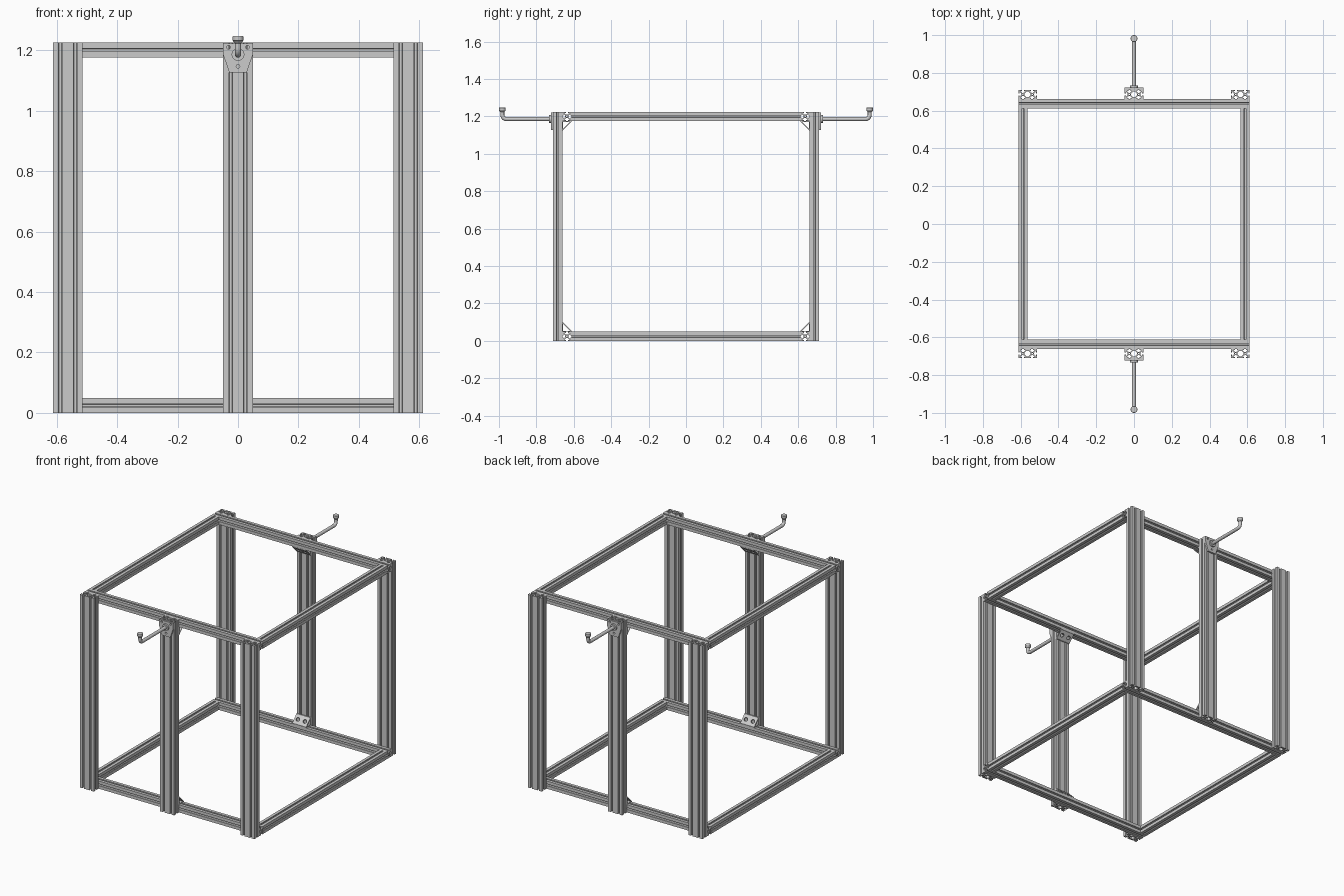
import bpy
from math import sin, cos, pi
from mathutils import Matrix, Vector

if "Cube" in bpy.data.objects:
    bpy.data.objects.remove(bpy.data.objects["Cube"])

C = 0.049            # one profile cell
H = C / 2
HT = 1.225           # frame height
L = HT / 2           # half length of the beams
LIP, WID, CW, CORE = 0.019, 0.0142, 0.004, 0.0088


def frame(x, y, loc):
    """Matrix from local x / y axes and a location."""
    x, y = Vector(x).normalized(), Vector(y).normalized()
    m = Matrix((x, y, x.cross(y))).transposed().to_4x4()
    m.translation = Vector(loc)
    return m


def to_mesh(ob, angle=35):
    bpy.ops.object.select_all(action='DESELECT')
    ob.select_set(True)
    bpy.context.view_layer.objects.active = ob
    if ob.type == 'CURVE':
        bpy.ops.object.convert(target='MESH')
        ob = bpy.context.object
    bpy.ops.object.shade_smooth_by_angle(angle=angle * pi / 180)
    return ob


def curve(name, loops, dims='2D', cyclic=True):
    cu = bpy.data.curves.new(name, 'CURVE')
    cu.dimensions = dims
    if dims == '2D':
        cu.fill_mode = 'BOTH'
    for pts in loops:
        sp = cu.splines.new('POLY')
        sp.points.add(len(pts) - 1)
        for p, q in zip(sp.points, pts):
            p.co = (*q, 1) if len(q) == 3 else (*q, 0, 1)
        sp.use_cyclic_u = cyclic
    ob = bpy.data.objects.new(name, cu)
    bpy.context.collection.objects.link(ob)
    return ob


def extrude(name, loops, length, mat):
    ob = curve(name, loops)
    ob.data.extrude = length / 2
    ob = to_mesh(ob)
    ob.matrix_world = mat
    return ob


def copy_to(ob, mat, name=None):
    d = ob.copy()
    d.name = name or ob.name
    bpy.context.collection.objects.link(d)
    d.matrix_world = mat
    return d


def circle(x, y, r, n=16):
    return [(x + r * cos(2 * pi * i / n), y + r * sin(2 * pi * i / n)) for i in range(n)]


def rot(pts, k, cx=0.0):
    """Turn profile points by k quarter turns, then shift in x."""
    for _ in range(k):
        pts = [(-y, x) for x, y in pts]
    return [(x + cx, y) for x, y in pts]


# T-slot cross-sections
S = 0.0055
slot = [(S, H), (S, LIP), (WID, LIP), (CW, CORE),
        (-CW, CORE), (-WID, LIP), (-S, LIP), (-S, H)]
corner = [(-H, H)]
side = slot + corner
single = [sum((rot(side, k) for k in range(4)), []), circle(0, 0, 0.004)]
double = [rot(slot, 0, H) + rot(slot, 0, -H) + rot(corner, 0, -H)
          + rot(slot, 1, -H) + rot(corner, 1, -H)
          + rot(slot, 2, -H) + rot(slot, 2, H) + rot(corner, 2, H)
          + rot(slot, 3, H) + rot(corner, 3, H),
          circle(H, 0, 0.004), circle(-H, 0, 0.004)]
a, b = H - CORE, H - LIP
double.append([(a, CW), (b, WID), (-b, WID), (-a, CW), (-a, -CW), (-b, -WID), (b, -WID), (a, -CW)])

YB = L + H           # cross beam centre
YU = L + 3 * H       # upright centre
FRONT = L + C        # inner face of the uprights

# Uprights
up = None
for s, n in ((-1, 'front'), (1, 'back')):
    for x, m in ((-(L - C), 'left'), (0, 'middle'), (L - C, 'right')):
        mat = Matrix.Translation((x, s * YU, HT / 2))
        nm = f'{n}_{m}_upright'
        up = copy_to(up, mat, nm) if up else extrude(nm, double, HT, mat)

# Horizontal beams
beam = None
for z, n in ((H, 'bottom'), (HT - H, 'top')):
    for s, fb, lr in ((-1, 'front', 'left'), (1, 'back', 'right')):
        for nm, mat in ((f'{n}_{fb}_beam', frame((0, 1, 0), (0, 0, 1), (0, s * YB, z))),
                        (f'{n}_{lr}_beam', frame((1, 0, 0), (0, 0, 1), (s * (L - H), 0, z)))):
            beam = copy_to(beam, mat, nm) if beam else extrude(nm, single, 2 * L, mat)

parts = []           # front parts, repeated at the back

# Corner brackets: L-shaped flanges with a sloping holed plate
t, A = 0.005, 0.05
ell = [[(0, 0), (A, 0), (A, t), (t, t), (t, A), (0, A)]]
holes = [[(-.049, -.033), (.049, -.033), (.049, .033), (-.049, .033)],
         circle(-H, 0, 0.012, 20), circle(H, 0, 0.012, 20)]
for s, z, n in ((1, C, 'bottom'), (-1, HT - C, 'top')):
    parts.append(extrude(f'{n}_bracket_flanges', ell, 2 * C,
                         frame((0, 1, 0), (0, 0, s), (0, -FRONT, z))))
    parts.append(extrude(f'{n}_bracket_slope', holes, t,
                         frame((1, 0, 0), (0, -1, s),
                               (0, -FRONT + A / 2, z + s * A / 2))))

# Hook mounting plate
face = -(L + 2 * C)
plate = [[(-.049, 1.222), (-.049, 1.185), (-.029, 1.127), (.029, 1.127), (.049, 1.185), (.049, 1.222)],
         circle(-.0315, 1.21, .006), circle(.0315, 1.21, .006), circle(0, 1.147, .006)]
parts.append(extrude('hook_plate', plate, .011, frame((1, 0, 0), (0, 0, 1), (0, face - .0055, 0))))

# Hook collar
ZR, YE, R = 1.186, -.982, .022
parts.append(extrude('hook_collar', [circle(0, 0, .021, 32)], .012,
                     frame((1, 0, 0), (0, 0, 1), (0, face - .016, ZR))))

# Bent hook rod
path = [(0, face - .008, ZR)]
path += [(0, YE + R - R * sin(i * pi / 16), ZR + R - R * cos(i * pi / 16)) for i in range(9)]
path.append((0, YE, 1.232))
rod = curve('hook_rod', [path], '3D', False)
rod.data.bevel_depth = .0105
rod.data.bevel_resolution = 6
rod.data.use_fill_caps = True
parts.append(to_mesh(rod))

# Hook end cap: tapered neck and a bevelled head
bpy.ops.mesh.primitive_cone_add(vertices=32, radius1=.0105, radius2=.018, depth=.008,
                                location=(0, YE, 1.227))
bpy.context.object.name = 'hook_cap_neck'
parts.append(to_mesh(bpy.context.object))
bpy.ops.mesh.primitive_cylinder_add(vertices=32, radius=.018, depth=.016, location=(0, YE, 1.239))
head = bpy.context.object
head.name = 'hook_cap'
bev = head.modifiers.new('bevel', 'BEVEL')
bev.width, bev.segments = .003, 3
parts.append(to_mesh(head))

# Repeat at the back
bpy.context.view_layer.update()
for p in parts:
    copy_to(p, Matrix.Rotation(pi, 4, 'Z') @ p.matrix_world, 'back_' + p.name)
